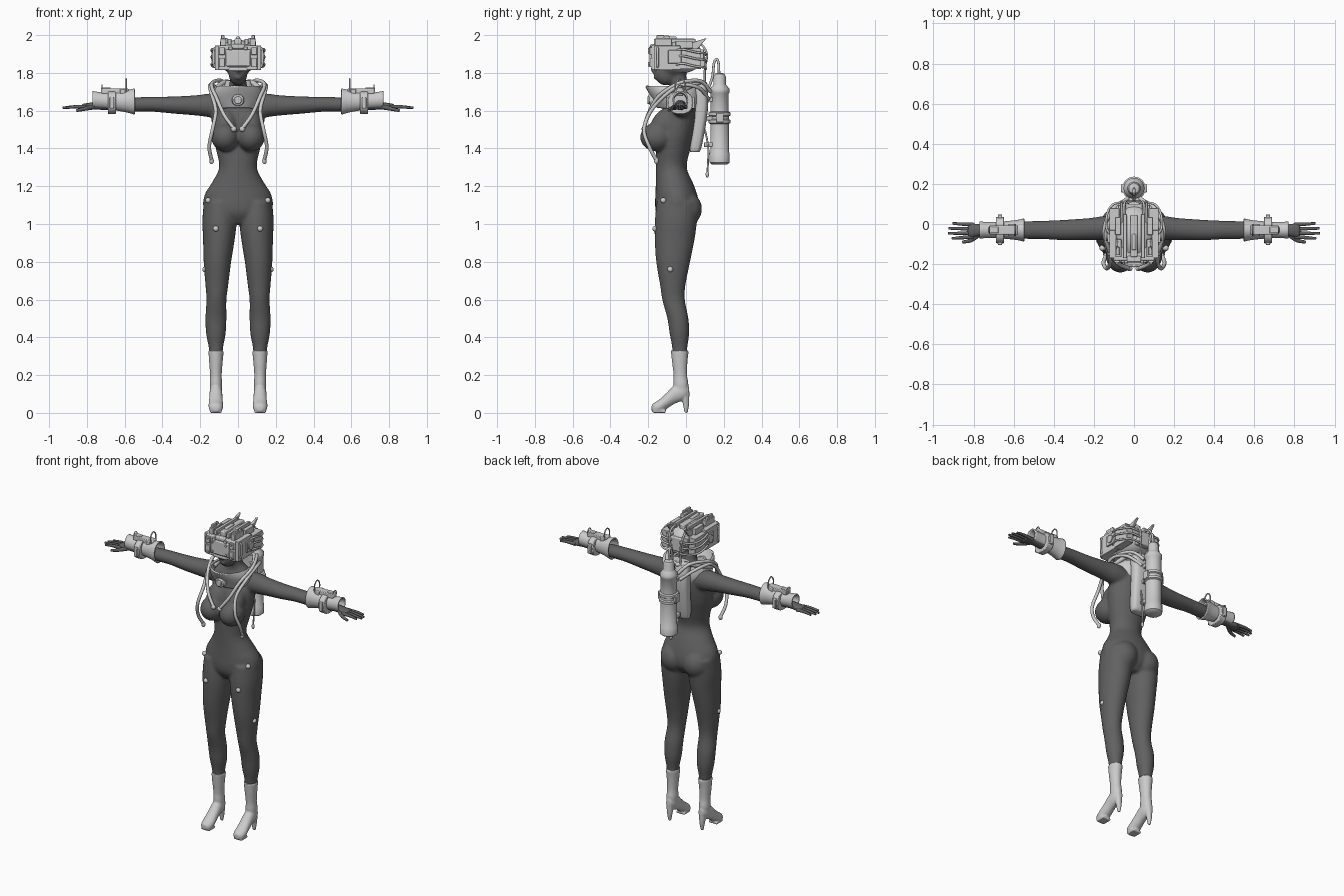
import bpy, bmesh, math
from mathutils import Vector, Matrix

DARK = bpy.data.materials.new("dark_suit")
DARK.diffuse_color = (0.12, 0.12, 0.12, 1)

# ---------- helpers: all geometry is made in world space ----------
def spline(rows, k=4):
    out, n = [], len(rows)
    for i in range(n - 1):
        a, b, c, d = rows[max(i-1, 0)], rows[i], rows[i+1], rows[min(i+2, n-1)]
        for j in range(k):
            t = j / k
            out.append([0.5*(2*q + (r-p)*t + (2*p-5*q+4*r-s)*t*t + (3*q-p-3*r+s)*t**3)
                        for p, q, r, s in zip(a, b, c, d)])
    return out + [list(rows[-1])]

def skin(bm, rings, caps=True):
    vs = [[bm.verts.new(p) for p in r] for r in rings]
    n = len(vs[0])
    for a, b in zip(vs, vs[1:]):
        for i in range(n):
            bm.faces.new((a[i], a[(i+1) % n], b[(i+1) % n], b[i]))
    if caps:
        bm.faces.new(vs[0][::-1])
        bm.faces.new(vs[-1])

def loft(bm, axis, rows, n=28, k=4, power=1.0, caps=True, shear=0):
    # each row: position on axis, the two centre coordinates, the two radii
    A = "xyz".index(axis)
    B, C = [i for i in range(3) if i != A]
    rings = []
    for pos, c1, c2, r1, r2 in (spline(rows, k) if k > 1 else rows):
        ring = []
        for i in range(n):
            t = 2 * math.pi * i / n
            co, si = math.cos(t), math.sin(t)
            p = [0, 0, 0]
            p[A] = pos
            p[B] = c1 + r1 * math.copysign(abs(co)**power, co)
            p[C] = c2 + r2 * math.copysign(abs(si)**power, si)
            p[2] += shear * p[1]
            ring.append(p)
        rings.append(ring)
    skin(bm, rings, caps)

def tube(bm, pts, r, r2=None, n=10, k=6):
    P = [Vector(p) for p in (spline(pts, k) if len(pts) > 2 else pts)]
    u, rings = Vector((0.31, 0.52, 0.79)), []
    for i, p in enumerate(P):
        t = (P[min(i+1, len(P)-1)] - P[max(i-1, 0)]).normalized()
        u = (u - t * u.dot(t)).normalized()
        v = t.cross(u)
        rad = r + ((r2 if r2 is not None else r) - r) * i / (len(P)-1)
        rings.append([p + (u*math.cos(2*math.pi*j/n) + v*math.sin(2*math.pi*j/n)) * rad
                      for j in range(n)])
    skin(bm, rings)

def ball(bm, c, r, tilt=0):
    m = Matrix.Translation(c) @ Matrix.Rotation(tilt, 4, 'X') @ Matrix.Diagonal((*r, 1))
    bmesh.ops.create_uvsphere(bm, u_segments=24, v_segments=16, radius=1, matrix=m)

def box(bm, c, s, tilt=0):
    m = Matrix.Translation(c) @ Matrix.Rotation(tilt, 4, 'X') @ Matrix.Diagonal((*s, 1))
    bmesh.ops.create_cube(bm, size=1, matrix=m)

def prism(bm, x, w, outline):
    skin(bm, [[(x+d, y, z) for y, z in outline] for d in (-w/2, w/2)])

def finish(bm, name, mirror=False, mat=None, voxel=0, bevel=0, thick=0):
    bmesh.ops.recalc_face_normals(bm, faces=bm.faces)
    me = bpy.data.meshes.new(name)
    bm.to_mesh(me)
    bm.free()
    ob = bpy.data.objects.new(name, me)
    bpy.context.collection.objects.link(ob)
    if mat:
        me.materials.append(mat)
    bpy.ops.object.select_all(action='DESELECT')
    bpy.context.view_layer.objects.active = ob
    ob.select_set(True)
    bpy.ops.object.shade_smooth_by_angle(angle=math.radians(40))
    if mirror:
        ob.modifiers.new("mirror", 'MIRROR').use_mirror_merge = False
    if thick:
        ob.modifiers.new("wall", 'SOLIDIFY').thickness = thick
    if bevel:
        b = ob.modifiers.new("bevel", 'BEVEL')
        b.width, b.segments, b.angle_limit = bevel, 2, math.radians(40)
    if voxel:
        m = ob.modifiers.new("fuse", 'REMESH')
        m.mode, m.voxel_size, m.use_smooth_shade = 'VOXEL', voxel, True
        s = ob.modifiers.new("soften", 'SMOOTH')
        s.factor, s.iterations = 0.5, 8
    return ob

# ---------- body: torso, head, legs and arms fused together ----------
b = bmesh.new()
loft(b, 'z', [(1.0, 0, -.05, .09, .07), (1.05, 0, -.047, .165, .108), (1.1, 0, -.047, .185, .117),
              (1.16, 0, -.052, .175, .11), (1.22, 0, -.062, .138, .098), (1.3, 0, -.078, .1, .082),
              (1.4, 0, -.068, .118, .092), (1.48, 0, -.055, .135, .1), (1.58, 0, -.04, .14, .1),
              (1.66, 0, -.02, .125, .072), (1.7, 0, -.02, .075, .055), (1.74, 0, -.035, .046, .046),
              (1.82, 0, -.05, .044, .046)])
ball(b, (0, -.065, 1.87), (.078, .1, .1))                 # skull
ball(b, (0, -.105, 1.795), (.05, .062, .062))             # jaw
ball(b, (0, -.168, 1.812), (.012, .018, .016))            # nose
ball(b, (0, -.163, 1.775), (.02, .012, .009))             # lips
for s in (1, -1):
    ball(b, (s*.068, -.155, 1.46), (.074, .088, .076))
    ball(b, (s*.065, -.125, 1.52), (.062, .062, .1), -.45)
    ball(b, (s*.08, .0, 1.08), (.085, .085, .09))
    loft(b, 'z', [(z, s*x, y, rx, ry) for z, x, y, rx, ry in (
        (.3, .116, -.033, .034, .038), (.35, .117, -.033, .039, .041), (.42, .117, -.035, .052, .052),
        (.5, .117, -.043, .056, .056), (.6, .114, -.066, .053, .06), (.68, .112, -.07, .061, .068),
        (.8, .109, -.068, .073, .09), (.92, .101, -.06, .084, .106), (1.02, .098, -.053, .091, .112),
        (1.12, .1, -.045, .08, .11))])
    loft(b, 'x', [(s*x, y, z, ry, rz) for x, y, z, ry, rz in (
        (.07, -.02, 1.62, .06, .065), (.15, -.02, 1.628, .06, .063), (.22, -.025, 1.628, .055, .054),
        (.35, -.03, 1.63, .051, .045), (.45, -.03, 1.634, .046, .04), (.55, -.03, 1.632, .044, .038),
        (.65, -.03, 1.63, .035, .03), (.74, -.03, 1.627, .027, .023), (.79, -.031, 1.623, .035, .019),
        (.83, -.033, 1.62, .039, .016))])
finish(b, "body", mat=DARK, voxel=.008)

# ---------- fingers and thumbs ----------
b = bmesh.new()
for y, end, ye in ((-.003, .905, .003), (-.024, .925, -.022), (-.045, .928, -.047), (-.064, .908, -.072)):
    tube(b, [(.8, y, 1.62), (.86, (y+ye)/2, 1.621), (end, ye, 1.615)], .0115, .006)
tube(b, [(.765, -.045, 1.62), (.81, -.08, 1.61), (.855, -.09, 1.6)], .014, .007)
finish(b, "fingers", True, DARK)

# ---------- high heeled boots ----------
b = bmesh.new()
loft(b, 'z', [(.33, .116, -.033, .041, .048), (.27, .117, -.033, .036, .041), (.2, .117, -.03, .031, .036),
              (.15, .117, -.027, .033, .04), (.09, .117, -.025, .028, .032)])
loft(b, 'y', [(.016, .117, .115, .016, .025), (-.015, .117, .112, .031, .046), (-.06, .117, .098, .034, .05),
              (-.1, .117, .066, .036, .043), (-.14, .117, .036, .039, .036), (-.168, .117, .027, .033, .027),
              (-.182, .117, .025, .016, .016)])
tube(b, [(.117, -.006, .11), (.117, .0, .05), (.117, .0, 0)], .026, .009)
box(b, (.117, -.14, .007), (.062, .066, .014))
finish(b, "boots", True, voxel=.005)

# ---------- thigh studs ----------
b = bmesh.new()
for c in ((.158, -.12, 1.125), (.117, -.163, .975), (.174, -.083, .76)):
    ball(b, c, (.015, .015, .015))
finish(b, "thigh_studs", True)

# ---------- gauntlets ----------
b = bmesh.new()
loft(b, 'x', [(.548, -.03, 1.648, .058, .07), (.585, -.03, 1.65, .05, .06), (.64, -.03, 1.65, .044, .05),
              (.71, -.03, 1.653, .04, .043), (.77, -.03, 1.658, .042, .046)], caps=False)
finish(b, "gauntlets", True, thick=.008)
b = bmesh.new()
loft(b, 'x', [(.647, -.03, 1.642, .066, .06), (.688, -.03, 1.642, .066, .06)], k=1, n=24, power=.8)
box(b, (.65, -.03, 1.703), (.14, .045, .028))
box(b, (.7, -.03, 1.7), (.05, .03, .046))
box(b, (.668, -.098, 1.642), (.022, .014, .06))
box(b, (.668, .038, 1.642), (.022, .02, .06))
box(b, (.61, -.03, 1.7), (.03, .06, .03))
finish(b, "gauntlet_gear", True, bevel=.004)
b = bmesh.new()
tube(b, [(.592, -.055, 1.7), (.592, -.055, 1.745), (.592, -.03, 1.768), (.592, -.005, 1.745), (.592, -.005, 1.7)], .004)
tube(b, [(.72, -.045, 1.7), (.72, -.045, 1.725), (.72, -.03, 1.735), (.72, -.015, 1.725), (.72, -.015, 1.7)], .003)
finish(b, "gauntlet_loops", True)

# ---------- collar with front valve ----------
b = bmesh.new()
loft(b, 'z', [(1.61, 0, -.045, .1, .1), (1.65, 0, -.05, .122, .115), (1.69, 0, -.062, .12, .128),
              (1.72, 0, -.072, .105, .135)], n=36, caps=False, shear=-.06)
finish(b, "collar", thick=.01)
b = bmesh.new()
tube(b, [(0, -.15, 1.66), (0, -.195, 1.655)], .036, .03, n=24)
tube(b, [(0, -.19, 1.655), (0, -.205, 1.655)], .02, n=20)
finish(b, "collar_valve", bevel=.004)

# ---------- hoses around neck and over chest ----------
b = bmesh.new()
tube(b, [(.03, .13, 1.7), (.08, .08, 1.755), (.125, 0, 1.755), (.14, -.07, 1.73), (.115, -.15, 1.67),
         (.075, -.2, 1.58), (.022, -.222, 1.505)], .01)
tube(b, [(.04, .12, 1.66), (.11, .07, 1.72), (.148, -.02, 1.735), (.14, -.1, 1.69), (.118, -.185, 1.6),
         (.135, -.222, 1.5), (.152, -.195, 1.41), (.14, -.158, 1.34)], .01)
tube(b, [(0, .1, 1.74), (.07, .07, 1.75), (.11, .0, 1.72), (.12, -.08, 1.69)], .014)
ball(b, (.022, -.222, 1.503), (.015, .013, .015))
ball(b, (.14, -.157, 1.335), (.012, .012, .018))
finish(b, "chest_hoses", True)

# ---------- back plate and air tank ----------
b = bmesh.new()
loft(b, 'z', [(1.38, 0, .045, .05, .022), (1.4, 0, .05, .06, .03), (1.5, 0, .066, .07, .035),
              (1.62, 0, .08, .076, .037), (1.71, 0, .078, .078, .036), (1.76, 0, .066, .066, .028)], power=.6)
finish(b, "back_plate", bevel=.004)
b = bmesh.new()
profile = [(.04, 1.315), (.053, 1.325), (.053, 1.375), (.049, 1.38), (.049, 1.53), (.058, 1.535), (.058, 1.55),
           (.05, 1.555), (.05, 1.57), (.058, 1.575), (.058, 1.59), (.048, 1.595), (.048, 1.69), (.052, 1.695),
           (.052, 1.715), (.036, 1.735), (.033, 1.74), (.033, 1.78), (.026, 1.795), (.012, 1.8)]
loft(b, 'z', [(z, 0, .178, r, r) for r, z in profile], n=32, k=1)
finish(b, "air_tank")
b = bmesh.new()
for z in (1.42, 1.56, 1.66):
    box(b, (0, .12, z), (.06, .05, .025))
box(b, (.056, .178, 1.563), (.018, .04, .05))
box(b, (-.056, .178, 1.563), (.018, .04, .05))
finish(b, "tank_brackets", bevel=.004)
b = bmesh.new()
tube(b, [(0, .175, 1.79), (0, .172, 1.85), (0, .162, 1.872), (0, .148, 1.85), (0, .14, 1.78), (0, .12, 1.72)], .007)
tube(b, [(.03, .1, 1.5), (.035, .118, 1.4), (.03, .113, 1.27)], .005)
ball(b, (.03, .113, 1.263), (.009, .009, .017))
finish(b, "tank_hoses")

# ---------- helmet: dome, visor blocks, rails, fins ----------
b = bmesh.new()
ball(b, (0, -.045, 1.885), (.112, .14, .09))
finish(b, "helmet_dome")
b = bmesh.new()
box(b, (0, -.13, 1.88), (.205, .105, .13))
box(b, (0, -.184, 1.88), (.13, .018, .09))
box(b, (0, -.175, 1.94), (.07, .03, .025))
box(b, (0, -.17, 1.82), (.1, .03, .02))
box(b, (0, -.06, 1.96), (.035, .21, .045))
box(b, (0, -.09, 1.98), (.022, .08, .025))
box(b, (0, .08, 1.87), (.09, .04, .09))
finish(b, "helmet_core", bevel=.006)
b = bmesh.new()
for c, s in (((.105, -.1, 1.88), (.036, .14, .13)), ((.098, .02, 1.875), (.05, .12, .11)),
             ((.124, -.06, 1.885), (.018, .07, .07)), ((.085, -.182, 1.855), (.03, .022, .05)),
             ((.085, -.182, 1.915), (.03, .022, .04)), ((.045, -.06, 1.965), (.02, .22, .03)),
             ((.078, -.12, 1.957), (.03, .09, .05)), ((.08, -.01, 1.95), (.028, .09, .04)),
             ((.04, -.183, 1.93), (.02, .024, .018)), ((.06, .07, 1.9), (.04, .05, .05)),
             ((.08, -.135, 1.985), (.016, .04, .03))):
    box(b, c, s)
prism(b, .062, .016, [(-.02, 1.945), (.11, 1.985), (.06, 1.925), (-.02, 1.915)])
prism(b, .085, .012, [(-.16, 1.94), (-.11, 1.998), (-.09, 1.998), (-.07, 1.95)])
finish(b, "helmet_side_blocks", True, bevel=.003)

# ---------- helmet bolts and cables ----------
b = bmesh.new()
for x, z in ((.05, 1.85), (.05, 1.91), (.085, 1.84), (.085, 1.925)):
    tube(b, [(x, -.18, z), (x, -.2, z)], .007, n=12)
tube(b, [(.12, -.06, 1.885), (.14, -.06, 1.885)], .024, n=20)
for z in (1.84, 1.88, 1.915):
    tube(b, [(.11, -.06, z), (.137, -.02, z + .01), (.134, .05, z - .005), (.1, .1, z - .012), (.03, .105, z - .02)], .006)
tube(b, [(.1, -.15, 1.925), (.125, -.15, 1.93), (.13, -.15, 1.89), (.125, -.15, 1.835), (.1, -.15, 1.84)], .006)
tube(b, [(.045, .02, 1.96), (.05, .075, 1.955), (.045, .11, 1.9), (.03, .1, 1.82), (.03, .1, 1.74)], .006)
finish(b, "helmet_cables", True)
